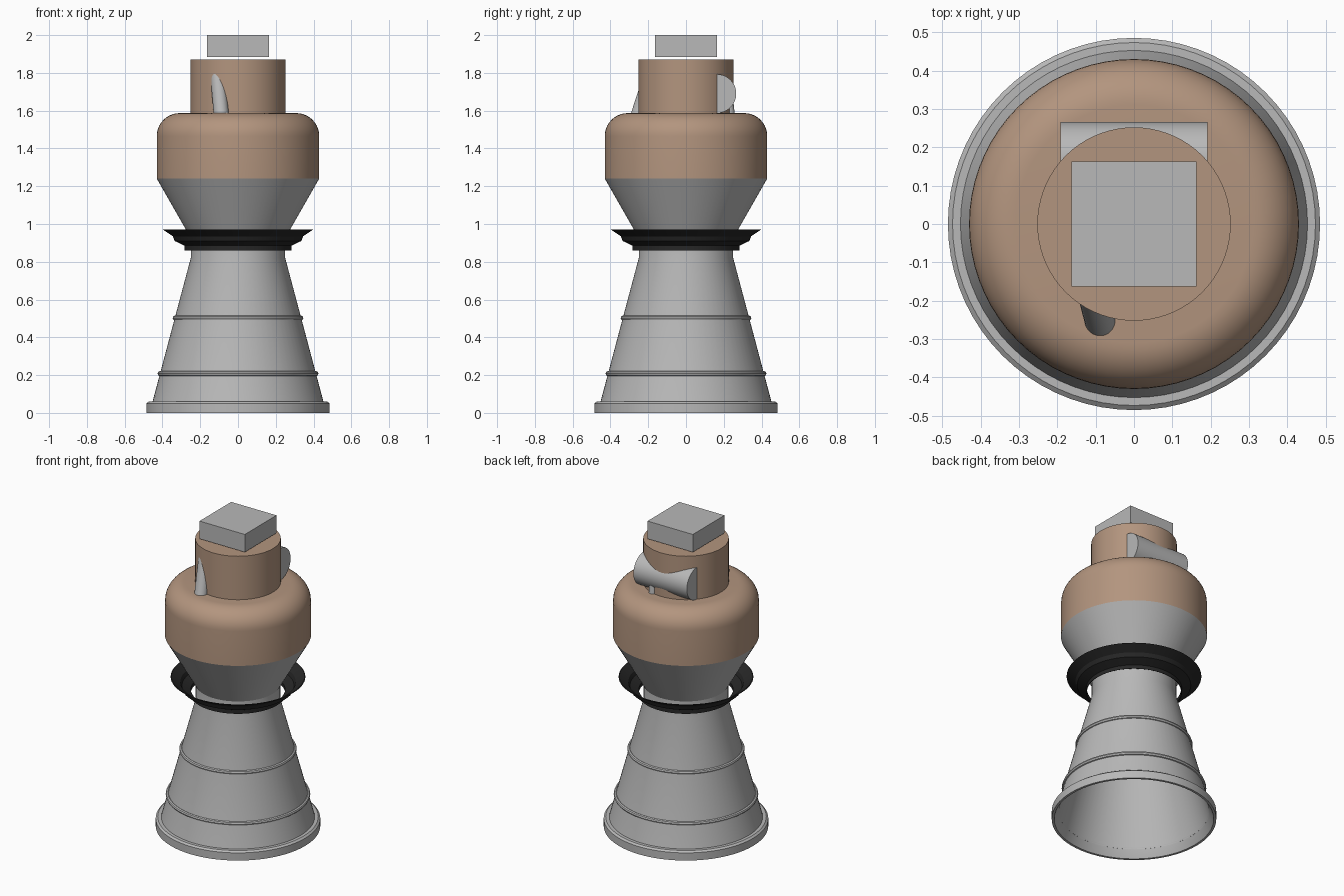
import bpy, bmesh, math
from mathutils import Vector

cube = bpy.data.objects.get("Cube")
if cube:
    bpy.data.objects.remove(cube, do_unlink=True)


def material(name, rgb):
    m = bpy.data.materials.new(name)
    m.use_nodes = True
    m.diffuse_color = (*rgb, 1)
    m.node_tree.nodes["Principled BSDF"].inputs["Base Color"].default_value = (*rgb, 1)
    return m


GREY = material("metal grey", (0.48, 0.48, 0.48))
TAN = material("tan", (0.45, 0.30, 0.21))
BLACK = material("black", (0.02, 0.02, 0.02))


def finish(name, bm, mat, smooth=True):
    bmesh.ops.recalc_face_normals(bm, faces=bm.faces)
    mesh = bpy.data.meshes.new(name)
    bm.to_mesh(mesh)
    bm.free()
    mesh.materials.append(mat)
    ob = bpy.data.objects.new(name, mesh)
    bpy.context.collection.objects.link(ob)
    if smooth:
        bpy.ops.object.select_all(action='DESELECT')
        ob.select_set(True)
        bpy.context.view_layer.objects.active = ob
        bpy.ops.object.shade_smooth_by_angle(angle=math.radians(25))
    return ob


def lathe(name, profile, mat, closed=False, steps=72):
    """Revolve (radius, height) points around the z axis."""
    bm = bmesh.new()
    verts = [bm.verts.new((r, 0, z)) for r, z in profile]
    edges = [bm.edges.new(pair) for pair in zip(verts, verts[1:])]
    if closed:
        edges.append(bm.edges.new((verts[-1], verts[0])))
    bmesh.ops.spin(bm, geom=verts + edges, cent=(0, 0, 0), axis=(0, 0, 1),
                   angle=math.tau, steps=steps)
    bmesh.ops.remove_doubles(bm, verts=bm.verts, dist=0.0001)
    return finish(name, bm, mat)


def rod(name, start, end, radius, mat, segments=40):
    """Capped cylinder between two points."""
    a, b = Vector(start), Vector(end)
    bm = bmesh.new()
    bmesh.ops.create_cone(bm, cap_ends=True, segments=segments, radius1=radius,
                          radius2=radius, depth=(b - a).length)
    ob = finish(name, bm, mat)
    ob.location = (a + b) / 2
    ob.rotation_euler = (b - a).to_track_quat('Z', 'Y').to_euler()
    return ob


# Hollow bell nozzle with a cylindrical throat
lathe("nozzle_bell", [(0, 0.8), (0.24, 0.8), (0.443, 0.05), (0.455, 0.05),
                      (0.25, 0.82), (0.25, 0.94), (0, 0.94)], GREY)

# Lip around the mouth
lathe("nozzle_lip", [(0.47, 0), (0.485, 0), (0.485, 0.05), (0.473, 0.06),
                     (0.44, 0.06), (0.445, 0.045)], GREY, closed=True)

# Stiffening bands
for label, r, z in (("lower", 0.414, 0.208), ("upper", 0.334, 0.502)):
    section = [(r + 0.012 * math.cos(a * math.tau / 8), z + 0.013 * math.sin(a * math.tau / 8))
               for a in range(8)]
    lathe(label + "_band", section, GREY, closed=True)

# Flared cone under the tank
lathe("upper_cone", [(0, 0.925), (0.25, 0.925), (0.43, 1.24), (0, 1.24)], GREY)

# Loose stepped collar around the throat
collar = [(0.283, 0.86), (0.283, 0.885), (0.335, 0.91), (0.345, 0.935), (0.397, 0.97)]
lathe("collar", collar + [(r - 0.005, z + 0.002) for r, z in reversed(collar)],
      BLACK, closed=True)

# Tank with a rounded shoulder
shoulder = [(0.31 + 0.12 * math.cos(t * math.pi / 20), 1.465 + 0.122 * math.sin(t * math.pi / 20))
            for t in range(11)]
lathe("tank", [(0, 1.24), (0.43, 1.24)] + shoulder + [(0, 1.587)], TAN)
lathe("neck", [(0, 1.55), (0.252, 1.55), (0.252, 1.87), (0, 1.87)], TAN)

# Square mounting block
bm = bmesh.new()
bmesh.ops.create_cube(bm, size=1)
bmesh.ops.scale(bm, vec=(0.326, 0.326, 0.115), verts=bm.verts)
block = finish("mounting_block", bm, GREY, smooth=False)
block.location.z = 1.9425

# Rear cross pipe, its short foot, and the slanted front pipe
rod("rear_pipe", (-0.192, 0.163, 1.69), (0.192, 0.163, 1.69), 0.103, GREY, 48)
rod("rear_pipe_foot", (0.075, 0.235, 1.56), (0.075, 0.225, 1.66), 0.025, GREY, 24)
rod("front_pipe", (-0.087, -0.258, 1.56), (-0.11, -0.17, 1.83), 0.04, GREY)
